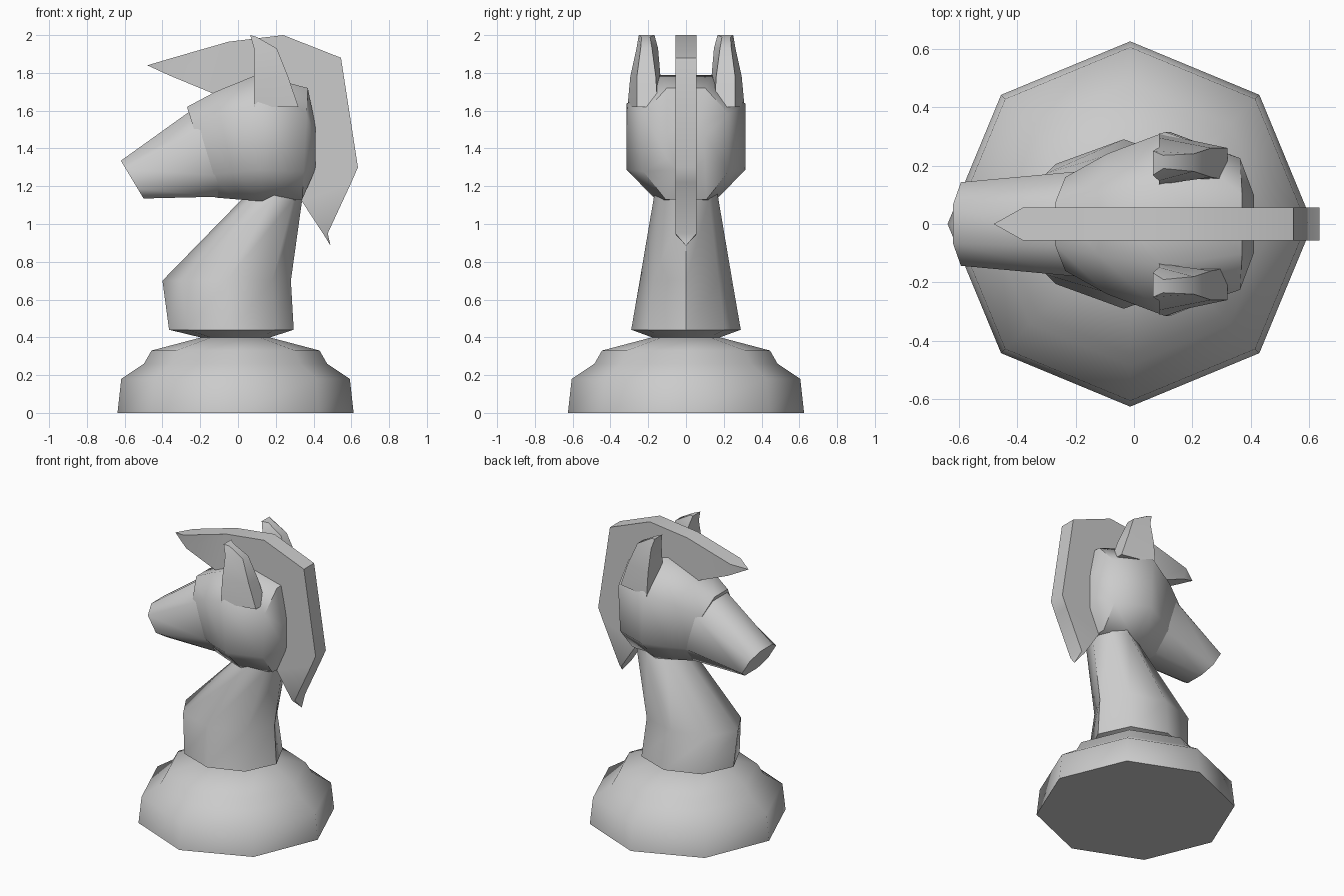
import bpy, bmesh, math

if "Cube" in bpy.data.objects:
    bpy.data.objects.remove(bpy.data.objects["Cube"])

def loft(name, rings, angle=50):
    """Skin a list of equal-length closed rings; one-point rings become tips."""
    bm = bmesh.new()
    vr = [[bm.verts.new(p) for p in r] for r in rings]
    for a, b in zip(vr, vr[1:]):
        n = max(len(a), len(b))
        for i in range(n):
            j = (i + 1) % n
            if len(a) == 1:
                bm.faces.new((a[0], b[i], b[j]))
            elif len(b) == 1:
                bm.faces.new((a[i], a[j], b[0]))
            else:
                bm.faces.new((a[i], a[j], b[j], b[i]))
    for end in (vr[0], vr[-1]):
        if len(end) > 2:
            bm.faces.new(end)
    bmesh.ops.recalc_face_normals(bm, faces=bm.faces)
    me = bpy.data.meshes.new(name)
    bm.to_mesh(me)
    bm.free()
    ob = bpy.data.objects.new(name, me)
    bpy.context.collection.objects.link(ob)
    bpy.ops.object.select_all(action='DESELECT')
    ob.select_set(True)
    bpy.context.view_layer.objects.active = ob
    bpy.ops.object.shade_smooth_by_angle(angle=math.radians(angle))
    return ob

def oct_ring(x0, x1, ry, z):
    """Horizontal octagon with corners on the axes."""
    c, r = (x0 + x1) / 2, (x1 - x0) / 2
    return [(c + r * math.cos(i * math.pi / 4), ry * math.sin(i * math.pi / 4), z)
            for i in range(8)]

def head_ring(bottom, top, w):
    """Slanted octagon with flat sides, spanning bottom to top in the xz plane."""
    shape = [(.48, 0), (1, .25), (1, .77), (.45, 1), (-.45, 1), (-1, .77), (-1, .25), (-.48, 0)]
    (bx, bz), (tx, tz) = bottom, top
    return [(bx + (tx - bx) * t, w * u, bz + (tz - bz) * t) for u, t in shape]

# Stepped pedestal
loft("pedestal", [oct_ring(-.013 - r, -.013 + r, r, z) for r, z in
                  [(.625, 0), (.605, .18), (.485, .26), (.445, .33), (.18, .40)]])

# Neck, flaring out above the waist
loft("neck", [oct_ring(*s) for s in
              [(-.2, .17, .18, .39), (-.2, .17, .18, .40), (-.365, .295, .29, .44),
               (-.4, .28, .245, .70), (.02, .34, .172, 1.13), (.1, .35, .155, 1.22)]])

# Skull
loft("head", [head_ring(*s) for s in
              [((-.12, 1.14), (-.27, 1.62), .16), ((0, 1.13), (-.12, 1.70), .24),
               ((.13, 1.12), (.1, 1.79), .315), ((.34, 1.13), (.37, 1.72), .225),
               ((.41, 1.29), (.41, 1.52), .10)]])

# Muzzle
loft("muzzle", [head_ring(*s) for s in
                [((-.5, 1.135), (-.62, 1.335), .143), ((-.08, 1.145), (-.25, 1.6), .178),
                 ((.05, 1.15), (-.1, 1.62), .18)]])

# Ears, mirrored across the head
ear = [[(.085, .31, 1.62), (.085, .14, 1.62), (.32, .15, 1.62), (.32, .26, 1.62)],
       [(.085, .295, 1.78), (.085, .135, 1.78), (.265, .16, 1.78), (.265, .26, 1.78)],
       [(.085, .262, 1.93), (.085, .148, 1.93), (.205, .18, 1.93), (.205, .24, 1.93)],
       [(.065, .25, 2.0), (.065, .167, 2.0), (.10, .19, 1.99), (.10, .235, 1.99)]]
for side, s in (("left", -1), ("right", 1)):
    loft(side + "_ear", [[(x, y * s, z) for x, y, z in r] for r in ear])

# Mane: a ribbon of outer/inner stations with pointed ends
W = .056
stations = [((-.38, 1.87), (-.36, 1.785)), ((-.05, 1.965), (-.13, 1.69)),
            ((.24, 2.0), (.1, 1.72)), ((.545, 1.88), (.34, 1.66)),
            ((.635, 1.30), (.35, 1.25)), ((.60, 1.22), (.335, 1.125)),
            ((.475, .95), (.453, .945))]
rings = [[(ox, -W, oz), (ox, W, oz), (ix, W, iz), (ix, -W, iz)]
         for (ox, oz), (ix, iz) in stations]
loft("mane", [[(-.48, 0, 1.84)]] + rings + [[(.49, 0, .885)]])
